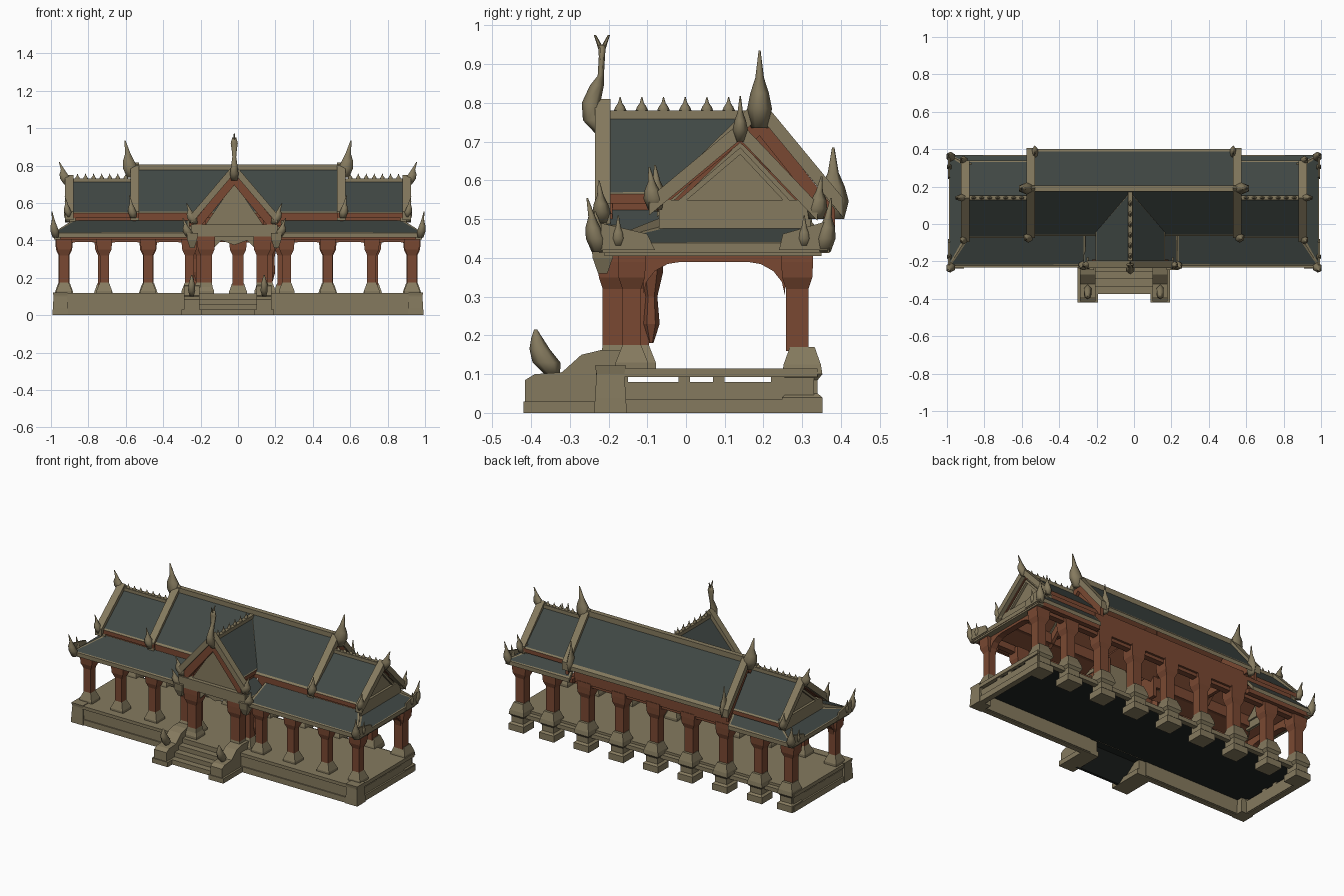
import bpy, bmesh, math
from mathutils import Vector

cube = bpy.data.objects.get("Cube")
if cube:
    bpy.data.objects.remove(cube, do_unlink=True)


def material(name, rgb):
    m = bpy.data.materials.new(name)
    m.use_nodes = True
    m.diffuse_color = (*rgb, 1)
    m.node_tree.nodes["Principled BSDF"].inputs["Base Color"].default_value = (*rgb, 1)
    return m


MATS = [material("sandstone", (.235, .195, .113)), material("slate_tile", (.053, .066, .06)),
        material("red_timber", (.195, .066, .032)), material("dark_underside", (.015, .018, .016))]
STONE, TILE, RED, DARK = range(4)


def finish(name, bm, mat=None, smooth=False):
    bmesh.ops.recalc_face_normals(bm, faces=bm.faces)
    if mat is not None:
        for f in bm.faces:
            f.material_index = mat
    me = bpy.data.meshes.new(name)
    bm.to_mesh(me)
    bm.free()
    for m in MATS:
        me.materials.append(m)
    if smooth:
        me.shade_smooth()
    ob = bpy.data.objects.new(name, me)
    bpy.context.collection.objects.link(ob)
    return ob


def prism(name, axis, pts, a, b, mat, under=None):
    """Extrude a side profile (y,z) along x or a front profile (x,z) along y."""
    bm = bmesh.new()
    place = (lambda p, t: (t, *p)) if axis == 'x' else (lambda p, t: (p[0], t, p[1]))
    f = bm.faces.new([bm.verts.new(place(p, a)) for p in pts])
    ext = bmesh.ops.extrude_face_region(bm, geom=[f])
    step = Vector((b - a, 0, 0) if axis == 'x' else (0, b - a, 0))
    bmesh.ops.translate(bm, vec=step, verts=[v for v in ext["geom"] if isinstance(v, bmesh.types.BMVert)])
    ob = finish(name, bm, mat)
    if under is not None:
        for p in ob.data.polygons:
            if p.normal.z < -.5:
                p.material_index = under


def box(name, x0, x1, y0, y1, z0, z1, mat, under=None):
    prism(name, 'x', [(y0, z0), (y1, z0), (y1, z1), (y0, z1)], x0, x1, mat, under)


def slab(name, corners, thick=.025, border=.016, rim=STONE):
    """Sloping roof panel: tiled face, stone border, coloured rim, timber underside."""
    bm = bmesh.new()
    f = bm.faces.new([bm.verts.new(c) for c in corners])
    ext = bmesh.ops.extrude_face_region(bm, geom=[f])
    bmesh.ops.translate(bm, vec=(0, 0, -thick), verts=[v for v in ext["geom"] if isinstance(v, bmesh.types.BMVert)])
    bmesh.ops.recalc_face_normals(bm, faces=bm.faces)
    top = max(bm.faces, key=lambda q: q.normal.z)
    low = min(bm.faces, key=lambda q: q.normal.z)
    for q in bm.faces:
        q.material_index = rim
    low.material_index = RED
    top.material_index = STONE
    bmesh.ops.inset_region(bm, faces=[top], thickness=border)
    top.material_index = TILE
    finish(name, bm)


def loft(name, rings, mat, n=4, smooth=False):
    """Join horizontal rings given as (x, y, z, half_x, half_y)."""
    bm = bmesh.new()
    k = math.sqrt(2) if n == 4 else 1
    rows = [[bm.verts.new((x + k * rx * math.cos(math.tau * (i + .5) / n),
                           y + k * ry * math.sin(math.tau * (i + .5) / n), z)) for i in range(n)]
            for x, y, z, rx, ry in rings]
    for lo, hi in zip(rows, rows[1:]):
        for i in range(n):
            bm.faces.new((lo[i], lo[(i + 1) % n], hi[(i + 1) % n], hi[i]))
    bm.faces.new(rows[0])
    bm.faces.new(rows[-1])
    finish(name, bm, mat, smooth)


def chevron(name, axis, apex, left, right, drop, a, b, mat):
    pts = [left, apex, right, (right[0], right[1] - drop), (apex[0], apex[1] - drop), (left[0], left[1] - drop)]
    prism(name, axis, pts, a, b, mat)


def finial(name, x, y, z, h, dx=0, dy=0, wx=.026, wy=.026):
    """Leafy body that narrows into a leaning tip."""
    shape = ((0, 0, .7), (.25, .25, 1), (.45, .5, .75), (.65, .6, .35), (1, 1, .08))
    loft(name, [(x + dx * l, y + dy * l, z + h * t, wx * r, wy * r) for t, l, r in shape], STONE, 6, True)


def column(name, x, y, w, foot=True):
    if foot:
        loft(name + "_foot", [(x, y, .1, .042, .042), (x, y, .13, .042, .042),
                              (x, y, .15, .034, .034), (x, y, .175, w, w)], STONE)
    loft(name + "_shaft", [(x, y, .16, w, w), (x, y, .32, w, w), (x, y, .35, w + .014, w + .01),
                           (x, y, .39, w + .018, w + .012), (x, y, .42, w + .018, w + .012)], RED)


def arch(name, axis, p, q, a, b, h=.06):
    """Beam with rounded haunches curving down to the columns at p and q."""
    curve = [(h * 1.3 * (1 - math.cos(t)), .39 - (h + .01) * (1 - math.sin(t)))
             for t in (0, .4, .8, 1.2, math.pi / 2)]
    pts = [(p, .43)] + [(p + u, z) for u, z in curve] + [(q - u, z) for u, z in reversed(curve)] + [(q, .43)]
    prism(name, axis, pts, a, b, RED)


# Hollow platform: floor, front walls beside the stairs, slotted end walls, corner posts
box("floor", -.97, .97, -.21, .28, .092, .115, STONE, DARK)
for x0, x1 in ((-.985, -.25), (.15, .98)):
    box("front_wall", x0, x1, -.225, -.195, .005, .115, STONE)
    box("front_plinth", x0, x1, -.232, -.2, 0, .035, STONE)
    box("front_coping", x0, x1, -.232, -.18, .098, .118, STONE)
for s in (-1, 1):
    box("end_wall", s * .945, s * .975, -.2, .33, .005, .08, STONE)
    for y0, y1 in ((-.2, -.15), (-.02, .01), (.07, .1), (.22, .33)):
        box("end_wall_block", s * .945, s * .975, y0, y1, .075, .1, STONE)
    box("end_plinth", s * .95, s * .985, -.2, .34, 0, .035, STONE)
    box("end_coping", s * .93, s * .985, -.2, .34, .092, .115, STONE)
    loft("front_corner_post", [(s * .95, -.195, z, r, r) for z, r in ((0, .042), (.04, .04), (.1, .036), (.122, .04))], STONE)

# Rear pedestals and columns, joined by a low rail
rear_x = (-.93, -.72, -.48, -.24, 0, .24, .48, .72, .93)
for x in rear_x:
    loft("rear_pedestal", [(x, .3, z, r, r) for z, r in
                           ((0, .052), (.04, .052), (.05, .04), (.085, .04), (.1, .052), (.125, .048), (.17, .032))], STONE)
    column("rear_column", x, .287, .029, False)
for a, b in zip(rear_x, rear_x[1:]):
    arch("rear_arch", 'y', a, b, .275, .312, .045)
    box("rear_rail", a, b, .278, .31, .075, .1, STONE)

# Front columns and arches on both wings
for s in (-1, 1):
    xs = (.26, .48, .715, .93)
    for x in xs:
        column("front_column", s * x, -.14, .024)
    for a, b in zip(xs, xs[1:]):
        p, q = sorted((s * a, s * b))
        arch("front_arch", 'y', p, q, -.16, -.125, .045)
    arch("end_arch", 'x', -.11, .255, s * .91, s * .95, .075)

# Lower skirt roofs around the wings
for s in (-1, 1):
    fx = .23 if s > 0 else .26
    slab("front_skirt", [(s * fx, -.225, .44), (s * .99, -.225, .44), (s * .88, -.05, .51), (s * fx, -.05, .51)])
    slab("end_skirt", [(s * .99, -.225, .438), (s * .99, .37, .438), (s * .88, .31, .485), (s * .88, -.05, .485)])
    slab("back_skirt", [(s * .99, .37, .44), (s * .55, .37, .44), (s * .55, .31, .51), (s * .88, .31, .51)])
    box("front_eave_beam", s * .2, s * .97, -.2, -.17, .405, .432, RED)
    box("end_eave_board", s * .95, s * .985, -.21, .35, .405, .432, STONE)
    box("back_eave_beam", s * .54, s * .97, .32, .35, .405, .432, RED)
    box("front_frieze", s * .18, s * .88, -.06, -.04, .48, .545, RED)
    box("back_frieze", s * .54, s * .88, .3, .32, .48, .535, RED)
    box("end_frieze", s * .87, s * .9, -.07, .325, .465, .55, STONE)
    # Upturned eave boards at the corners
    prism("front_upturn", 'x', [(-.22, .42), (-.08, .42), (-.1, .462), (-.22, .49)], s * .984, s * .994, STONE)
    prism("back_upturn", 'x', [(.24, .42), (.365, .42), (.365, .495), (.25, .462)], s * .984, s * .994, STONE)
    for y, d in ((-.225, -.03), (.355, .02)):
        finial("corner_finial", s * .975, y, .415, .14, s * .02, d, .026, .026)
        finial("corner_side_finial", s * .985, y + (.05 if y < 0 else -.05), .43, .08, s * .012, 0, .014, .018)

    # Wing roof, gable, bargeboards and ridge crest
    slab("wing_front_roof", [(s * .53, -.075, .545), (s * .9, -.075, .545), (s * .9, .14, .722), (s * .53, .14, .722)], rim=RED)
    slab("wing_back_roof", [(s * .53, .34, .53), (s * .9, .34, .53), (s * .9, .14, .722), (s * .53, .14, .722)], rim=RED)
    prism("wing_gable", 'x', [(-.055, .51), (.14, .7), (.32, .51)], s * .86, s * .885, STONE)
    chevron("wing_bargeboard", 'x', (.14, .75), (-.095, .555), (.34, .54), .045, s * .88, s * .925, STONE)
    chevron("wing_inner_board", 'x', (.14, .685), (-.03, .54), (.285, .53), .018, s * .87, s * .9, STONE)
    box("wing_ridge_cap", s * .55, s * .92, .128, .152, .705, .732, STONE)
    for i in range(7):
        finial("wing_crest", s * (.6 + .043 * i), .14, .725, .032, 0, 0, .014, .008)
    finial("wing_top_finial", s * .91, .14, .7, .118, s * .045, 0, .034, .02)
    finial("wing_front_finial", s * .905, -.08, .525, .11, s * .02, -.015, .022, .026)
    finial("wing_back_finial", s * .905, .335, .5, .11, s * .02, .015, .022, .026)

    # Central bargeboards and finials
    chevron("central_bargeboard", 'x', (.19, .815), (-.075, .555), (.405, .555), .05, s * .53, s * .575, STONE)
    chevron("central_red_board", 'x', (.19, .77), (-.065, .515), (.385, .525), .055, s * .545, s * .565, RED)
    prism("central_gable", 'x', [(-.04, .52), (.19, .75), (.37, .52)], s * .52, s * .54, RED)
    finial("central_top_finial", s * .565, .19, .735, .2, s * .04, 0, .046, .032)
    finial("central_front_finial", s * .56, -.07, .52, .12, s * .02, -.01, .026, .028)
    finial("central_back_finial", s * .53, .38, .5, .185, 0, 0, .02, .04)

# Central roof and its rear beam
slab("central_front_roof", [(-.55, -.065, .545), (.55, -.065, .545), (.55, .19, .79), (-.55, .19, .79)], border=.02, rim=RED)
slab("central_back_roof", [(-.55, .4, .535), (.55, .4, .535), (.55, .19, .79), (-.55, .19, .79)], border=.028)
box("central_ridge_cap", -.55, .55, .175, .205, .77, .805, STONE)
box("central_back_beam", -.55, .55, .285, .325, .41, .54, RED)

# Porch roof over the entrance
cx = -.02
for s in (-1, 1):
    slab("porch_roof", [(cx + s * .185, -.2, .565), (cx + s * .185, -.035, .565), (cx, .17, .772), (cx, -.2, .772)],
         border=.008, rim=RED)
    slab("porch_skirt", [(cx + s * .25, -.21, .463), (cx + s * .25, -.055, .463),
                         (cx + s * .17, -.055, .53), (cx + s * .17, -.21, .53)], border=.008)
    box("porch_frieze", cx + s * .155, cx + s * .178, -.19, -.04, .42, .56, RED)
    column("porch_column", cx + s * .15, -.185, .03)
    column("porch_inner_column", cx + s * .18, -.12, .024)
    loft("porch_bracket", [(cx + s * .2, -.09, z, r, r) for z, r in
                           ((.18, .006), (.23, .022), (.3, .016), (.36, .03), (.41, .03))], RED, 6)
    finial("porch_eave_finial", cx + s * .215, -.215, .49, .11, s * .04, -.01, .03, .024)
    finial("porch_corner_finial", cx + s * .24, -.215, .42, .1, s * .035, -.02, .028, .026)
    loft("porch_corner_drop", [(cx + s * .225, -.215, z, r, r) for z, r in ((.36, .012), (.4, .026), (.44, .03))], STONE)
chevron("porch_bargeboard", 'y', (cx, .81), (cx - .23, .54), (cx + .23, .54), .052, -.235, -.195, STONE)
chevron("porch_red_board", 'y', (cx, .765), (cx - .205, .515), (cx + .205, .515), .07, -.222, -.19, RED)
prism("porch_pediment", 'y', [(cx - .17, .46), (cx, .71), (cx + .17, .46)], -.205, -.18, STONE)
box("porch_lintel", cx - .23, cx + .23, -.23, -.18, .42, .485, STONE)
prism("porch_valance", 'y', [(cx - .13, .43), (cx - .12, .35), (cx - .07, .4), (cx, .375),
                             (cx + .07, .4), (cx + .12, .35), (cx + .13, .43)], -.2, -.18, STONE)
box("porch_ridge_cap", cx - .012, cx + .012, -.2, .17, .755, .78, STONE)
for i in range(6):
    finial("porch_crest", cx, -.17 + .056 * i, .77, .045, 0, 0, .01, .016)
loft("porch_top_finial", [(cx, -.215, .72, .02, .018), (cx, -.24, .755, .026, .026), (cx, -.245, .8, .02, .024),
                          (cx, -.23, .845, .012, .018), (cx, -.22, .87, .014, .008),
                          (cx, -.217, .92, .022, .008), (cx, -.217, .95, .012, .01)], STONE, 6, True)
for d in (-1, 1):
    loft("porch_forked_tip", [(cx, -.217, .935, .008, .008), (cx, -.217 + d * .018, .975, .002, .003)], STONE, 6)

# Entrance stairs with cheek walls and guardian leaves
steps = [(-.375, .0), (-.375, .03), (-.335, .03), (-.335, .058), (-.295, .058), (-.295, .086),
         (-.255, .086), (-.255, .115), (-.19, .115), (-.19, .09), (-.24, .09), (-.36, .0)]
prism("steps", 'x', steps, -.22, .11, STONE, DARK)
cheek = [(-.415, 0), (-.415, .085), (-.39, .1), (-.32, .105), (-.27, .15), (-.22, .162),
         (-.12, .16), (-.11, .11), (-.2, .1), (-.2, 0)]
for x0, x1 in ((-.29, -.205), (.1, .18)):
    prism("stair_cheek", 'x', cheek, x0, x1, STONE)
    box("cheek_plinth", x0 - .012, x1 + .012, -.42, -.2, 0, .03, STONE)
    xm = (x0 + x1) / 2
    loft("stair_leaf", [(xm, -.345, .1, .012, .02), (xm, -.36, .13, .022, .036), (xm, -.378, .165, .02, .026),
                        (xm, -.385, .195, .01, .014), (xm, -.388, .215, .003, .004)], STONE, 6, True)
